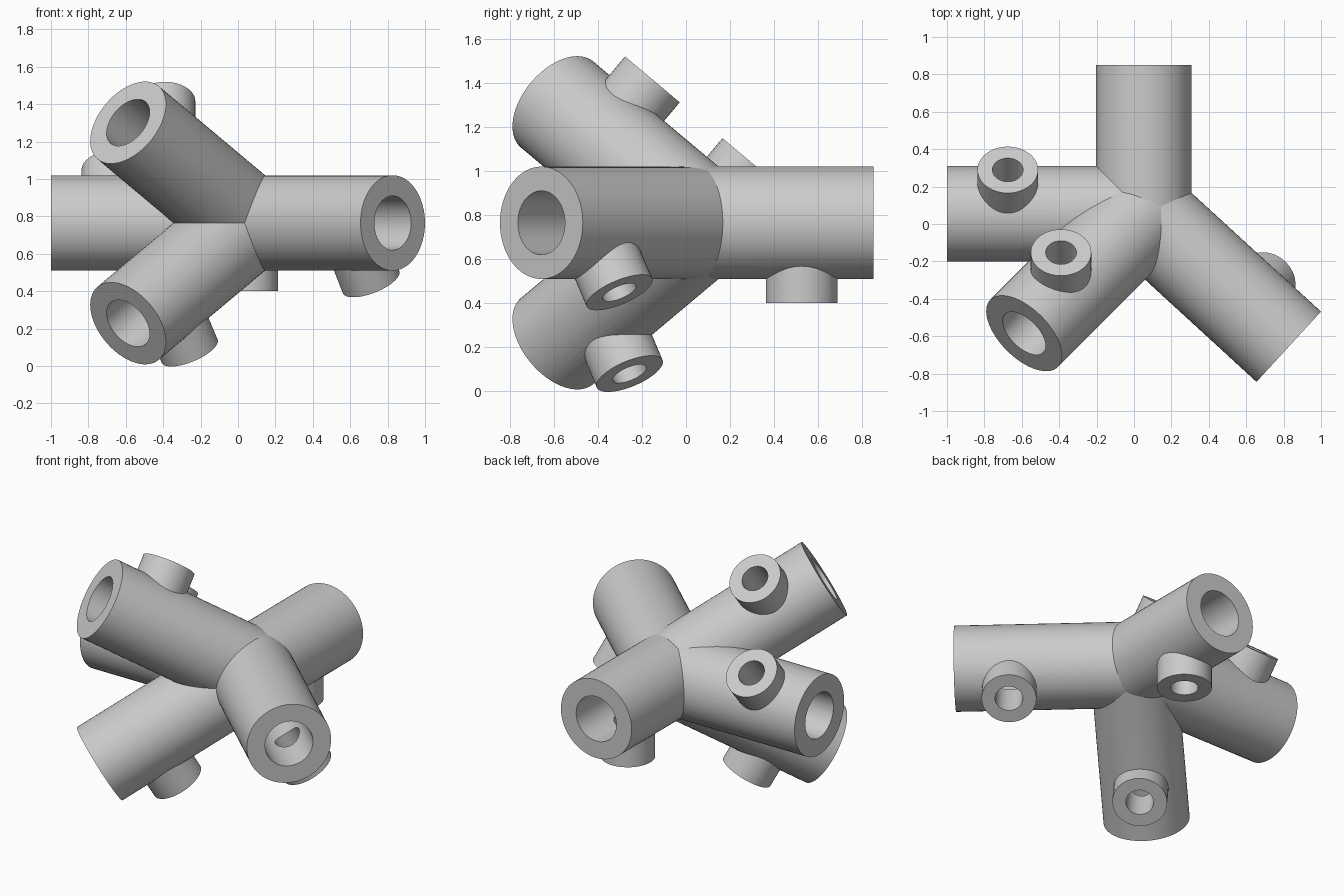
import bpy
import math
from mathutils import Vector

cube = bpy.data.objects.get("Cube")
if cube:
    bpy.data.objects.remove(cube, do_unlink=True)

grey = bpy.data.materials.new("light_grey")
grey.use_nodes = True
colour = (0.6, 0.6, 0.6, 1)
grey.diffuse_color = colour
grey.node_tree.nodes["Principled BSDF"].inputs["Base Color"].default_value = colour

HUB = Vector((0.052, 0.055, 0.765))
TUBE_R, BORE_R = 0.255, 0.145
BOSS_R, HOLE_R = 0.162, 0.082
BOSS_LENGTH, BOSS_SETBACK, BORE_DEPTH = 0.365, 0.325, 0.55


def rod(name, start, end, radius, sides=64):
    """Solid cylinder between two points."""
    axis = end - start
    bpy.ops.mesh.primitive_cylinder_add(
        vertices=sides, radius=radius, depth=axis.length, location=(start + end) / 2,
        rotation=axis.to_track_quat("Z", "Y").to_euler())
    ob = bpy.context.object
    ob.name = name
    ob.data.materials.append(grey)
    return ob


def combine(target, part, operation):
    """Apply one boolean and remove the helper."""
    mod = target.modifiers.new(part.name, "BOOLEAN")
    mod.operation = operation
    mod.solver = "EXACT"
    mod.object = part
    bpy.context.view_layer.objects.active = target
    bpy.ops.object.modifier_apply(modifier=mod.name)
    bpy.data.objects.remove(part, do_unlink=True)


def socket(name, way, length, boss_way):
    """Bored tube from the hub, with a drilled screw boss on its side."""
    way, boss_way = Vector(way).normalized(), Vector(boss_way).normalized()
    tip = HUB + way * length
    root = tip - way * BOSS_SETBACK
    tube = rod(name, HUB, tip, TUBE_R)
    boss = rod(name + "_boss", root, root + boss_way * BOSS_LENGTH, BOSS_R, 48)
    combine(tube, boss, "UNION")
    bore = rod(name + "_bore", tip - way * BORE_DEPTH, tip + way * 0.1, BORE_R)
    combine(tube, bore, "DIFFERENCE")
    hole = rod(name + "_hole", root + boss_way * 0.02,
               root + boss_way * (BOSS_LENGTH + 0.1), HOLE_R, 48)
    combine(tube, hole, "DIFFERENCE")

    bpy.ops.object.select_all(action="DESELECT")
    tube.select_set(True)
    bpy.context.view_layer.objects.active = tube
    bpy.ops.object.shade_smooth_by_angle(angle=math.radians(30))


# Boss directions: tilted back and up, or leaning out and down
tilt, lean = math.radians(40), math.radians(30)
back_up = (0, math.sin(tilt), math.cos(tilt))
out_down = Vector((0.676, 0.737, 0)) * math.sin(lean) - Vector((0, 0, math.cos(lean)))

# Three level sockets
socket("right_socket", (-1, 0, 0), 1.052, back_up)
socket("back_socket", (0, 1, 0), 0.795, (0, 0, -1))
socket("left_socket", (0.737, -0.676, 0), 1.052, out_down)

# Two sloping sockets
socket("upper_socket", (-0.608, -0.608, 0.51), 1.052, back_up)
socket("lower_socket", (-0.608, -0.608, -0.51), 1.052, (0.36, 0.36, -0.86))
